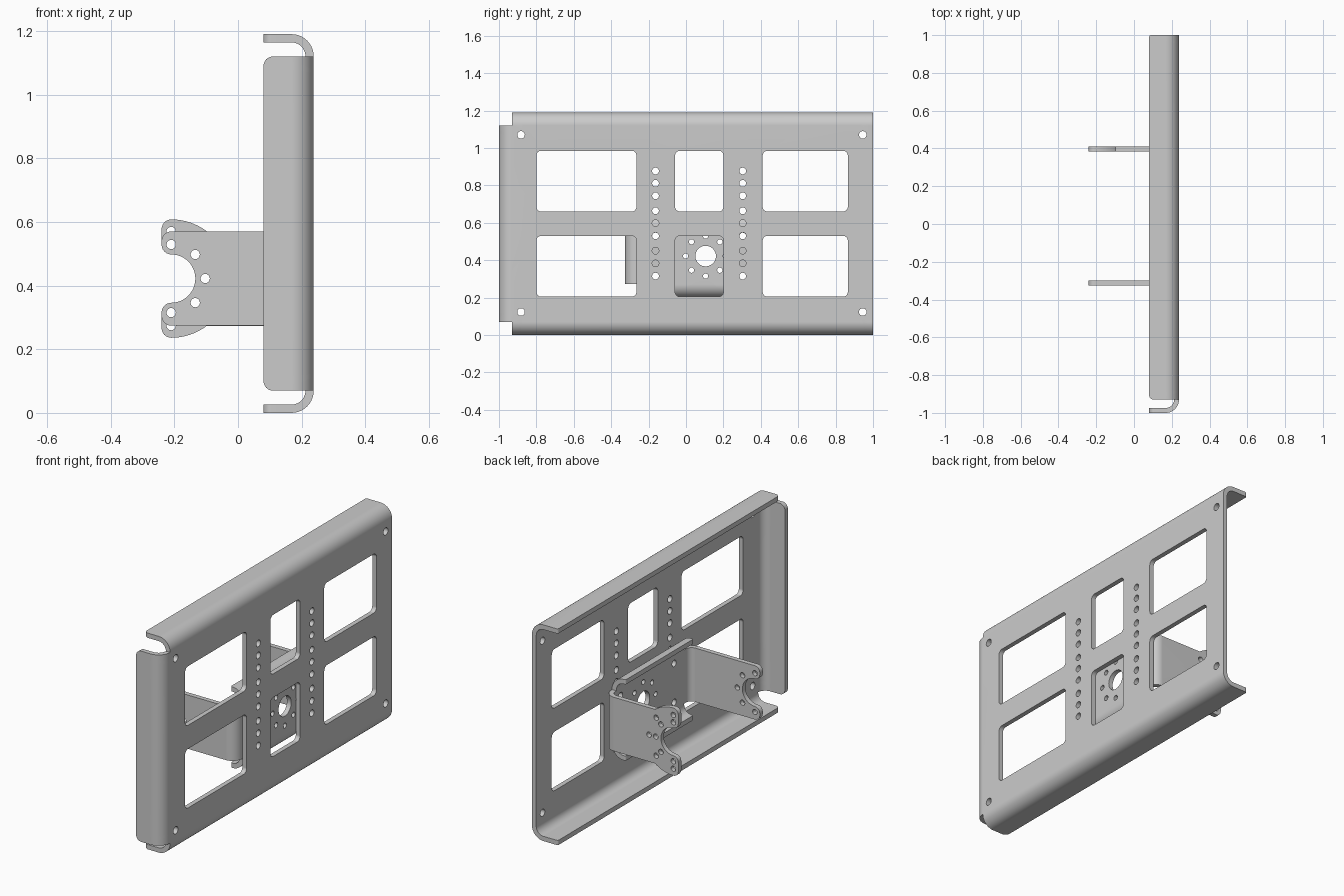
import bpy, bmesh
from math import sin, cos, pi, radians
from mathutils import Vector

if "Cube" in bpy.data.objects:
    bpy.data.objects.remove(bpy.data.objects["Cube"])

T = 0.026  # sheet thickness


def arc(cx, cy, r, a0, a1, n):
    return [(cx + r * cos(radians(a0 + (a1 - a0) * i / n)),
             cy + r * sin(radians(a0 + (a1 - a0) * i / n)), 0) for i in range(n + 1)]


def circle(cx, cy, r, n=28):
    return arc(cx, cy, r, 0, 360, n)[:-1]


def fillet(points, n=6):
    """Round every (u, v, radius) corner whose radius is above zero."""
    out = []
    for i, (u, v, r) in enumerate(points):
        p = Vector((u, v))
        if r == 0:
            out.append(p)
            continue
        a = (Vector(points[i - 1][:2]) - p).normalized()
        b = (Vector(points[(i + 1) % len(points)][:2]) - p).normalized()
        half = a.angle(b) / 2
        c = p + (a + b).normalized() * r / sin(half)
        s, e = p + a * r * cos(half) / sin(half) - c, p + b * r * cos(half) / sin(half) - c
        for k in range(n + 1):
            out.append(c + (s.lerp(e, k / n)).normalized() * r)
    return out


def rect(y0, y1, z0, z1, r):
    return [(y0, z0, r), (y1, z0, r), (y1, z1, r), (y0, z1, r)]


def folded_sheet(name, x_outer, loops, folds, steps=10):
    """Fill a flat pattern, thicken it, then fold it. folds: (axis, sign, start, outer radius)."""
    bm = bmesh.new()
    for loop in loops:
        vs = [bm.verts.new((0, p.x, p.y)) for p in fillet(loop)]
        for i, v in enumerate(vs):
            bm.edges.new((vs[i - 1], v))
    bmesh.ops.triangle_fill(bm, edges=bm.edges[:], use_beauty=True, normal=(1, 0, 0))
    for axis, sign, start, rad in folds:
        for i in range(steps + 1):
            co, no = Vector(), Vector()
            co[axis] = start + sign * rad * pi / 2 * i / steps
            no[axis] = 1
            bmesh.ops.bisect_plane(bm, geom=bm.verts[:] + bm.edges[:] + bm.faces[:],
                                   dist=1e-5, plane_co=co, plane_no=no)
    ext = bmesh.ops.extrude_face_region(bm, geom=bm.faces[:], use_keep_orig=True)
    for g in ext["geom"]:
        if isinstance(g, bmesh.types.BMVert):
            g.co.x = -T
    for v in bm.verts:
        w = -v.co.x
        for axis, sign, start, rad in folds:
            s = (v.co[axis] - start) * sign
            if s > 1e-6:
                a = min(s / rad, pi / 2)
                rest = s - a * rad
                v.co[axis] = start + sign * (rad - w) * sin(a)
                v.co.x = -(rad - (rad - w) * cos(a) + rest)
                break
    bmesh.ops.recalc_face_normals(bm, faces=bm.faces[:])
    me = bpy.data.meshes.new(name)
    bm.to_mesh(me)
    bm.free()
    ob = bpy.data.objects.new(name, me)
    ob.location.x = x_outer
    bpy.context.collection.objects.link(ob)
    bpy.ops.object.select_all(action='DESELECT')
    ob.select_set(True)
    bpy.context.view_layer.objects.active = ob
    bpy.ops.object.shade_smooth_by_angle(angle=radians(30))
    ob.modifiers.new("weighted_normals", 'WEIGHTED_NORMAL').keep_sharp = True
    return ob


# Main panel: flat pattern with top, bottom and one side flange
R = 0.07
E = R * pi / 2 + 0.088
Y0, Z0, Z1 = -0.93, 0.07, 1.12
panel = [[(Y0 - E, Z0, .03), (Y0, Z0, 0), (Y0, Z0 - E, .025), (1, Z0 - E, .01),
          (1, Z1 + E, .01), (Y0, Z1 + E, .025), (Y0, Z1, 0), (Y0 - E, Z1, .03)]]
for ya, yb in ((-.80, -.265), (-.058, .20), (.41, .865)):
    for za, zb in ((.205, .53), (.66, .985)):
        panel.append(rect(ya, yb, za, zb, .025))
COLUMNS = (-.163, .303)
for y in COLUMNS:
    for z in (.315, .383, .451, .53, .598, .664, .744, .811, .877):
        panel.append(circle(y, z, .018))
for y in (-.882, .945):
    for z in (.123, 1.07):
        panel.append(circle(y, z, .02))
folded_sheet("mounting_panel", 0.238, panel,
             [(1, -1, Y0, R), (2, -1, Z0, R), (2, 1, Z1, R)])

# Rear bracket: web with two lips and two forked arms
XB, ZC, RA, RL = 0.212, 0.422, 0.06, 0.07
YP, YM = 0.35, -0.265           # arm fold starts
LIP = 0.153                     # lip fold start from the web centre
TOP = LIP + RL * pi / 2 + 0.012
AX, BOLT = -0.21, 0.107         # fork axis and bolt circle
ARM = RA * (pi / 2 - 1) + XB


def on_arm(x, side):
    """Flat-pattern y for a finished x on the +y or -y arm."""
    return YP + ARM - x if side > 0 else YM - ARM + x


fork = [(-.24, .076, .03)] + arc(AX, 0, .076, 90, 0, 12)
plain = [(-.24, .148, .03)] + fork
flared = arc(AX, 0, .186, 53, 90, 10) + [(-.24, .186, .03)] + fork


def arm_outline(half, side):
    full = half + [(x, -z, r) for x, z, r in reversed(half[:-1])]
    pts = [(on_arm(x, side), ZC + z, r) for x, z, r in full]
    return pts[::-1] if side > 0 else pts


ya, yb = -.25, .34
outline = [(ya, ZC - TOP, .01), (yb, ZC - TOP, .01), (yb, ZC - .148, 0)]
outline += arm_outline(flared, 1)
outline += [(yb, ZC + .148, 0), (yb, ZC + TOP, .01), (ya, ZC + TOP, .01), (ya, ZC + .148, 0)]
outline += arm_outline(plain, -1) + [(ya, ZC - .148, 0)]
bracket = [outline, circle(.105, ZC, .055, 36)]
bracket += [circle(y, z, .014, 20) for y, z, _ in circle(.105, ZC, BOLT, 8)]
bracket += [circle(y, ZC + s * BOLT, .018) for y in COLUMNS for s in (-1, 1)]
for side, radii in ((1, (BOLT, .148)), (-1, (BOLT,))):
    for r in radii:
        for x, z, _ in arc(AX, ZC, r, -90, 90, 4):
            bracket.append(circle(on_arm(x, side), z, .0145, 20))
folded_sheet("forked_bracket", XB, bracket,
             [(1, 1, YP, RA), (1, -1, YM, RA), (2, 1, ZC + LIP, RL), (2, -1, ZC - LIP, RL)])
